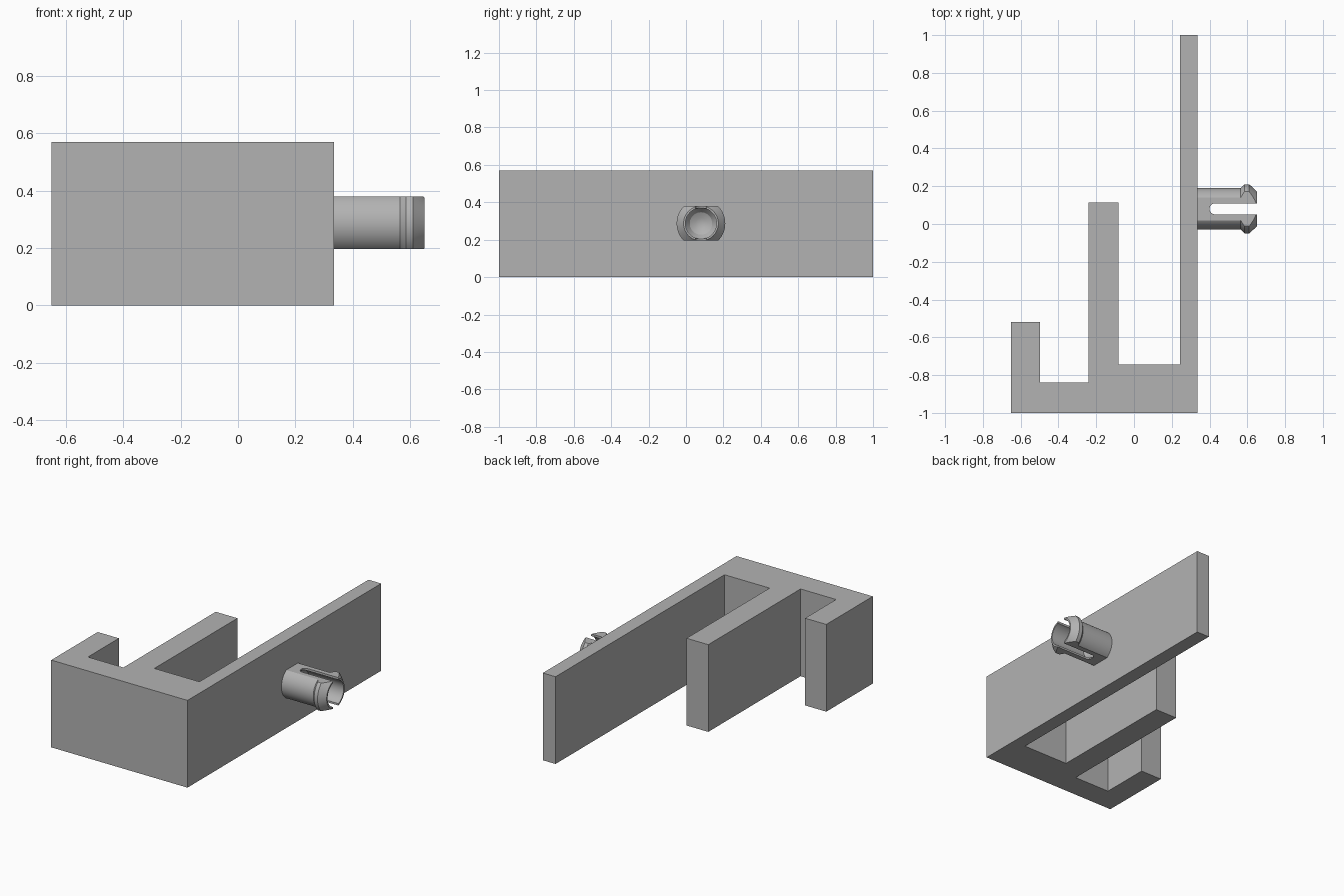
import bpy, bmesh, math
from mathutils import Matrix, Vector

cube = bpy.data.objects.get("Cube")
if cube:
    bpy.data.objects.remove(cube, do_unlink=True)

grey = bpy.data.materials.new("plain grey")
grey.use_nodes = True
GREY = (0.45, 0.45, 0.45, 1)
grey.diffuse_color = GREY
grey.node_tree.nodes["Principled BSDF"].inputs["Base Color"].default_value = GREY

HEIGHT = 0.57
PEG_Y, PEG_Z = 0.08, 0.287
WALL_X, TIP_X = 0.335, 0.65


def finish(name, bm):
    bmesh.ops.recalc_face_normals(bm, faces=bm.faces)
    mesh = bpy.data.meshes.new(name)
    bm.to_mesh(mesh)
    bm.free()
    mesh.materials.append(grey)
    obj = bpy.data.objects.new(name, mesh)
    bpy.context.collection.objects.link(obj)
    return obj


def prism(name, outline, z0, z1):
    """Extrude an xy outline from z0 to z1."""
    bm = bmesh.new()
    face = bm.faces.new([bm.verts.new((x, y, z0)) for x, y in outline])
    top = bmesh.ops.extrude_face_region(bm, geom=[face])["geom"]
    bmesh.ops.translate(bm, vec=(0, 0, z1 - z0),
                        verts=[v for v in top if isinstance(v, bmesh.types.BMVert)])
    return finish(name, bm)


def lathe(name, profile, steps=64):
    """Revolve (x, radius) points about the peg axis."""
    bm = bmesh.new()
    verts = [bm.verts.new((x, PEG_Y, PEG_Z + r)) for x, r in profile]
    edges = [bm.edges.new(pair) for pair in zip(verts, verts[1:])]
    bmesh.ops.spin(bm, geom=verts + edges, cent=(0, PEG_Y, PEG_Z), axis=(1, 0, 0),
                   angle=math.tau, steps=steps)
    bmesh.ops.remove_doubles(bm, verts=bm.verts, dist=0.0001)
    return finish(name, bm)


def carve(target, cutter, operation):
    mod = target.modifiers.new(operation.lower(), "BOOLEAN")
    mod.object, mod.operation, mod.solver = cutter, operation, "EXACT"
    bpy.ops.object.select_all(action="DESELECT")
    bpy.context.view_layer.objects.active = target
    target.select_set(True)
    bpy.ops.object.modifier_apply(modifier=mod.name)
    bpy.data.objects.remove(cutter, do_unlink=True)


# Hooked bracket: long back plate, middle arm and short lip
prism("hook_bracket", [
    (-0.65, -1), (WALL_X, -1), (WALL_X, 1), (0.243, 1),
    (0.243, -0.745), (-0.083, -0.745), (-0.083, 0.113), (-0.24, 0.113),
    (-0.24, -0.84), (-0.497, -0.84), (-0.497, -0.52), (-0.65, -0.52)], 0, HEIGHT)

# Hollow snap peg with a barbed end
peg = lathe("snap_peg", [
    (WALL_X - 0.02, 0), (WALL_X - 0.02, 0.11), (0.565, 0.11), (0.585, 0.13),
    (0.61, 0.13), (TIP_X, 0.093), (TIP_X, 0.083), (0.4, 0.083),
    (0.37, 0.06), (0.355, 0.03), (0.35, 0)])

# Flats on top and bottom of the peg
carve(peg, prism("flat_cutter", [(0.2, -0.2), (0.8, -0.2), (0.8, 0.4), (0.2, 0.4)],
                 0.197, 0.379), "INTERSECT")

# Round-ended slot that splits the peg into two prongs
r = 0.029
arc = [(0.4 + r - r * math.sin(a), PEG_Y + r * math.cos(a))
       for a in (math.pi * i / 12 for i in range(13))]
carve(peg, prism("slot_cutter", arc + [(0.8, PEG_Y - r), (0.8, PEG_Y + r)],
                 0.1, 0.5), "DIFFERENCE")
bpy.ops.object.shade_smooth_by_angle(angle=math.radians(25))
